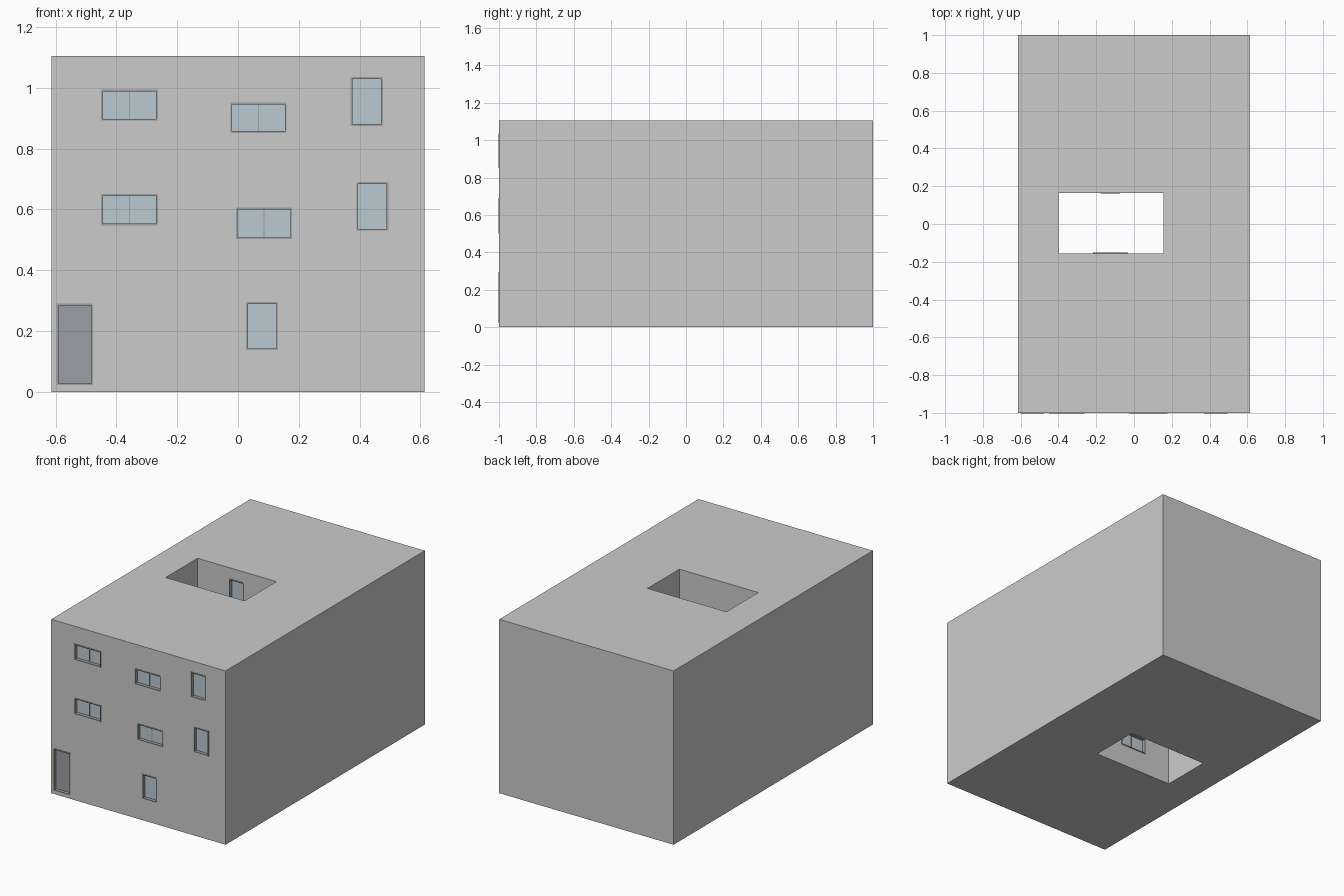
import bpy, bmesh

if "Cube" in bpy.data.objects:
    bpy.data.objects.remove(bpy.data.objects["Cube"])

OUTER = (-0.613, 0.613, -1.0, 1.0)      # x0, x1, y0, y1
COURT = (-0.40, 0.155, -0.155, 0.165)
WALL = 0.03
SLAB = 0.018
LEVELS = [0.018, 0.415, 0.76, 1.105]    # tops of the slabs


def material(name, rgb):
    m = bpy.data.materials.new(name)
    m.diffuse_color = (*rgb, 1)
    m.use_nodes = True
    m.node_tree.nodes["Principled BSDF"].inputs["Base Color"].default_value = m.diffuse_color
    return m


GLASS = material("glass", (0.50, 0.59, 0.65))
DOOR = material("door_grey", (0.33, 0.35, 0.38))
FRAME = material("frame_grey", (0.36, 0.36, 0.35))


def finish(name, bm, mat=None):
    bmesh.ops.recalc_face_normals(bm, faces=bm.faces[:])
    me = bpy.data.meshes.new(name)
    bm.to_mesh(me)
    bm.free()
    ob = bpy.data.objects.new(name, me)
    bpy.context.collection.objects.link(ob)
    if mat:
        me.materials.append(mat)
    return ob


def add_box(bm, x0, x1, y0, y1, z0, z1):
    verts = bmesh.ops.create_cube(bm, size=1)["verts"]
    for v in verts:
        v.co.x = x1 if v.co.x > 0 else x0
        v.co.y = y1 if v.co.y > 0 else y0
        v.co.z = z1 if v.co.z > 0 else z0


def grow(r, d):
    return (r[0] - d, r[1] + d, r[2] - d, r[3] + d)


def corners(r):
    return [(r[0], r[2]), (r[1], r[2]), (r[1], r[3]), (r[0], r[3])]


def ring(name, outer, inner, z0, z1):
    """Rectangular tube between two rectangles."""
    bm = bmesh.new()
    loops = [[bm.verts.new((x, y, z)) for x, y in corners(r)]
             for r, z in ((outer, z0), (outer, z1), (inner, z1), (inner, z0))]
    for a, b in zip(loops, loops[1:] + loops[:1]):
        for i in range(4):
            j = (i + 1) % 4
            bm.faces.new((a[i], a[j], b[j], b[i]))
    return finish(name, bm)


# openings: name, x0, x1, z0, z1, wall y, outward direction, double, panel
F, S, N = (OUTER[2], -1), (COURT[2], 1), (COURT[3], -1)
OPENINGS = [
    ("window_top_left", -0.450, -0.263, 0.892, 0.994, *F, True, GLASS),
    ("window_top_middle", -0.025, 0.160, 0.851, 0.951, *F, True, GLASS),
    ("window_top_right", 0.370, 0.476, 0.875, 1.035, *F, False, GLASS),
    ("window_mid_left", -0.450, -0.263, 0.547, 0.650, *F, True, GLASS),
    ("window_mid_middle", -0.007, 0.178, 0.502, 0.606, *F, True, GLASS),
    ("window_mid_right", 0.389, 0.495, 0.530, 0.690, *F, False, GLASS),
    ("window_ground", 0.027, 0.132, 0.137, 0.295, *F, False, GLASS),
    ("front_door", -0.597, -0.477, 0.022, 0.290, *F, False, DOOR),
    ("court_window_top", -0.178, -0.073, 0.875, 1.035, *N, False, GLASS),
    ("court_window_ground", -0.218, -0.033, 0.137, 0.240, *S, True, GLASS),
]

# cutter for all openings
bm = bmesh.new()
for _, x0, x1, z0, z1, y, s, _, _ in OPENINGS:
    add_box(bm, x0, x1, y - 0.05, y + 0.05, z0, z1)
cutter = finish("opening_cutter", bm)
cutter.hide_render = True

# floor slabs and roof, all with the courtyard hole
for i, z in enumerate(LEVELS):
    ring("roof_slab" if i == 3 else f"floor_slab_{i}", OUTER, COURT, z - SLAB, z)

# walls of each storey: outer shell and courtyard shell
walls = []
for i in range(3):
    z0, z1 = LEVELS[i], LEVELS[i + 1] - SLAB
    walls.append(ring(f"outer_wall_{i}", OUTER, grow(OUTER, -WALL), z0, z1))
    walls.append(ring(f"court_wall_{i}", grow(COURT, WALL), COURT, z0, z1))
for w in walls:
    mod = w.modifiers.new("openings", "BOOLEAN")
    mod.object, mod.operation, mod.solver = cutter, "DIFFERENCE", "EXACT"
dg = bpy.context.evaluated_depsgraph_get()
cut = [bpy.data.meshes.new_from_object(w.evaluated_get(dg)) for w in walls]
for w, me in zip(walls, cut):
    w.modifiers.clear()
    w.data = me
bpy.data.objects.remove(cutter)

# frames and recessed panels
T = 0.006
for name, x0, x1, z0, z1, y, s, double, mat in OPENINGS:
    ya, yb = sorted((y + s * 0.003, y - s * WALL))
    bm = bmesh.new()
    add_box(bm, x0, x0 + T, ya, yb, z0, z1)
    add_box(bm, x1 - T, x1, ya, yb, z0, z1)
    add_box(bm, x0 + T, x1 - T, ya, yb, z0, z0 + T)
    add_box(bm, x0 + T, x1 - T, ya, yb, z1 - T, z1)
    if double:
        xm = (x0 + x1) / 2
        pa, pb = sorted((y - s * 0.014, y - s * 0.026))
        add_box(bm, xm - 0.002, xm + 0.002, pa, pb, z0 + T, z1 - T)
    finish(name + "_frame", bm, FRAME)
    bm = bmesh.new()
    pa, pb = sorted((y - s * 0.018, y - s * 0.024))
    add_box(bm, x0 + T, x1 - T, pa, pb, z0 + T, z1 - T)
    finish(name + "_panel", bm, mat)
